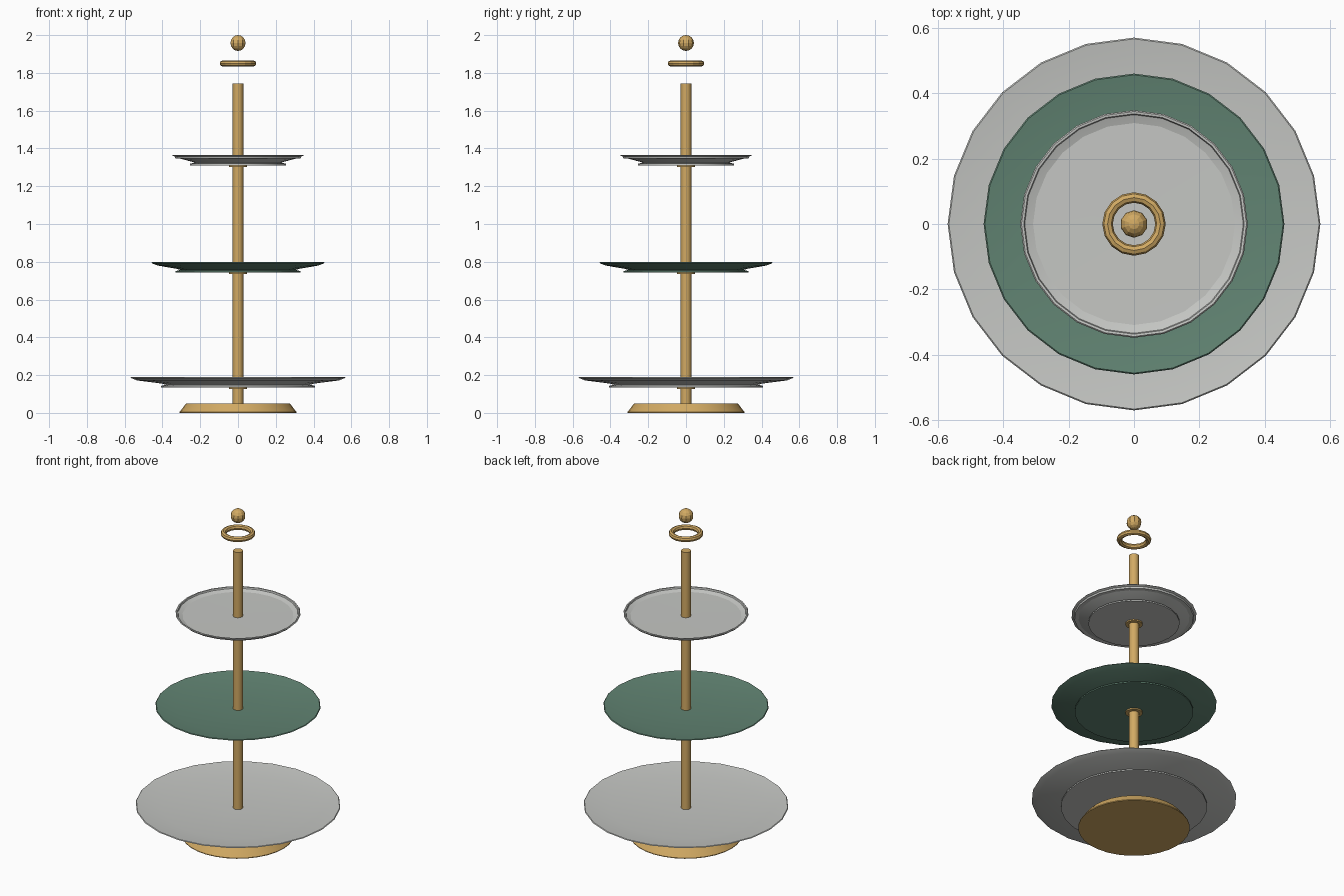
import bpy, bmesh, math

if "Cube" in bpy.data.objects:
    bpy.data.objects.remove(bpy.data.objects["Cube"])


def material(name, rgb):
    m = bpy.data.materials.new(name)
    m.diffuse_color = (*rgb, 1.0)
    m.use_nodes = True
    m.node_tree.nodes["Principled BSDF"].inputs["Base Color"].default_value = m.diffuse_color
    return m


GOLD = material("brushed_gold", (0.64, 0.40, 0.125))
GREY = material("pale_grey", (0.56, 0.57, 0.55))
GREEN = material("deep_green", (0.12, 0.23, 0.17))


def finish(ob, name, mat, angle=None):
    ob.name = name
    ob.data.materials.clear()
    ob.data.materials.append(mat)
    if angle:
        bpy.ops.object.select_all(action='DESELECT')
        ob.select_set(True)
        bpy.context.view_layer.objects.active = ob
        bpy.ops.object.shade_smooth_by_angle(angle=math.radians(angle))


def lathe(name, profile, sides, mat, angle=None):
    """Spin an (r, z) profile round z and cap both ends."""
    bm = bmesh.new()
    rings = []
    for r, z in profile:
        rings.append([bm.verts.new((r * math.cos(2 * math.pi * i / sides),
                                    r * math.sin(2 * math.pi * i / sides), z))
                      for i in range(sides)])
    for a, b in zip(rings, rings[1:]):
        for i in range(sides):
            j = (i + 1) % sides
            bm.faces.new((a[i], a[j], b[j], b[i]))
    bm.faces.new(rings[0][::-1])
    bm.faces.new(rings[-1])
    bmesh.ops.recalc_face_normals(bm, faces=bm.faces[:])
    me = bpy.data.meshes.new(name)
    bm.to_mesh(me)
    bm.free()
    ob = bpy.data.objects.new(name, me)
    bpy.context.collection.objects.link(ob)
    finish(ob, name, mat, angle)


# Foot and central pole
lathe("base", [(0.31, 0), (0.31, 0.004), (0.275, 0.05)], 32, GOLD, 30)
lathe("pole", [(0.028, 0.04), (0.028, 1.745)], 12, GOLD, 35)


# Plates: foot disc, flared underside, rim, dished floor, and collar below
def plate(name, z, R, foot, floor, mat):
    lathe(name, [
        (foot, z), (foot, z + 0.008),
        (foot - 0.025, z + 0.014),
        (foot - 0.005, z + 0.02),
        (R - 0.035, z + 0.037),
        (R, z + 0.051), (R - 0.004, z + 0.055),
        (R - 0.011, z + 0.054),
        (floor, z + 0.036), (0.05, z + 0.034),
    ], 24, mat, 30)
    lathe(name + "_collar", [(0.048, z - 0.008), (0.048, z + 0.004)], 16, GOLD, 30)


plate("lower_plate", 0.135, 0.57, 0.407, 0.42, GREY)
plate("middle_plate", 0.743, 0.46, 0.33, 0.34, GREEN)
plate("upper_plate", 1.311, 0.348, 0.254, 0.331, GREY)

# Lifting ring and ball finial floating above the pole
bpy.ops.mesh.primitive_torus_add(major_segments=16, minor_segments=8,
                                 major_radius=0.081, minor_radius=0.016,
                                 location=(0, 0, 1.85))
finish(bpy.context.object, "handle_ring", GOLD)
bpy.ops.mesh.primitive_uv_sphere_add(segments=10, ring_count=8, radius=0.042,
                                     location=(0, 0, 1.958))
finish(bpy.context.object, "ball_finial", GOLD)
